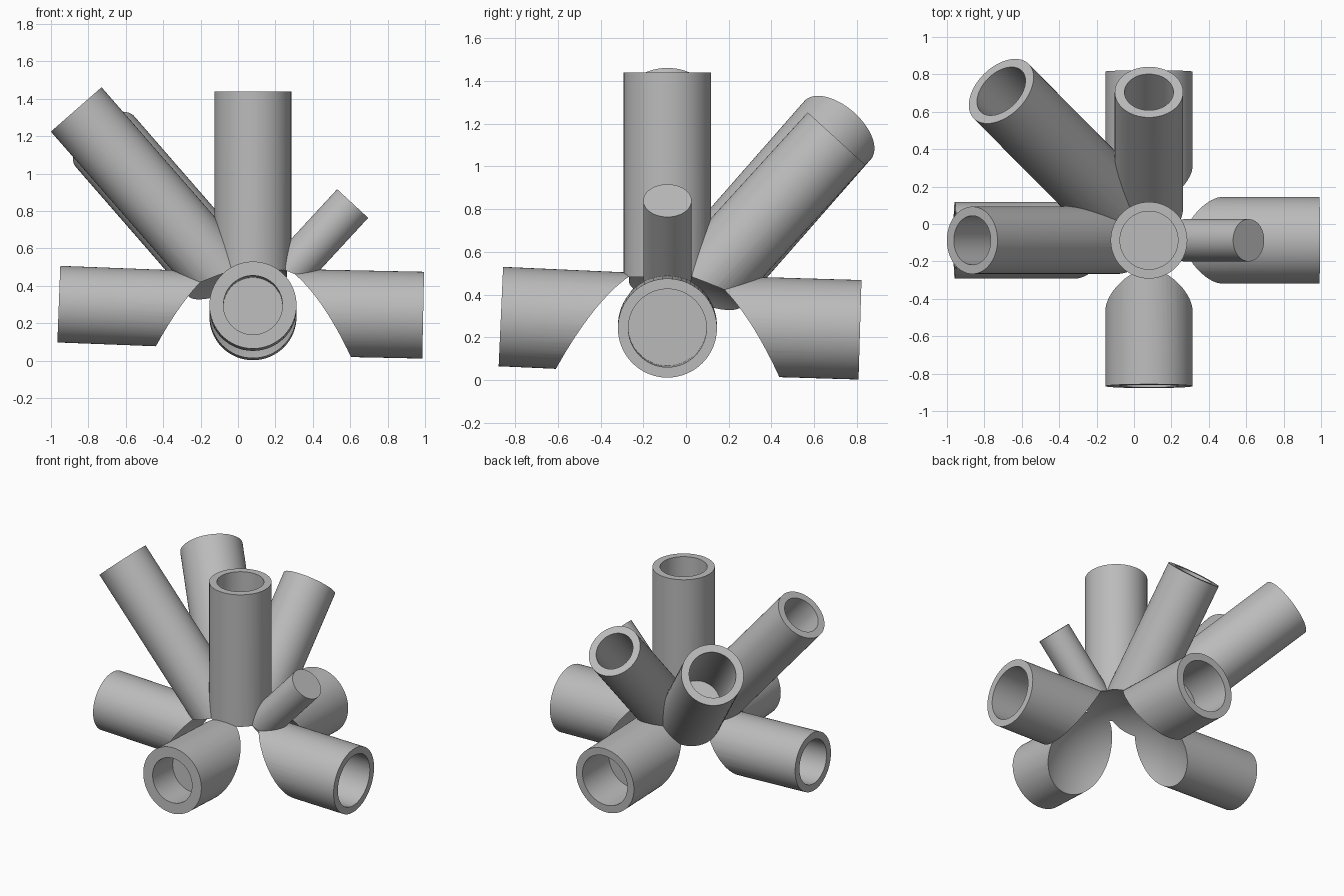
import bpy
import bmesh
from math import cos, sin, tau, radians
from mathutils import Vector

cube = bpy.data.objects.get("Cube")
if cube:
    bpy.data.objects.remove(cube, do_unlink=True)

SIDES = 64
HUB = Vector((0.08, -0.087, 0.262))      # where all socket axes meet

grey = bpy.data.materials.new("plain grey")
grey.use_nodes = True
colour = (0.5, 0.5, 0.5, 1)
grey.diffuse_color = colour
grey.node_tree.nodes["Principled BSDF"].inputs["Base Color"].default_value = colour


def lathe(name, profile):
    """Closed solid turned around z; the profile runs from axis to axis."""
    bm = bmesh.new()
    rings = []
    for r, z in profile:
        rings.append([bm.verts.new((r * cos(tau * i / SIDES), r * sin(tau * i / SIDES), z))
                      for i in range(SIDES)])
    for a, b in zip(rings, rings[1:]):
        for i in range(SIDES):
            j = (i + 1) % SIDES
            bm.faces.new((a[i], a[j], b[j], b[i]))
    bm.faces.new(rings[0][::-1])
    bm.faces.new(rings[-1])
    bmesh.ops.recalc_face_normals(bm, faces=bm.faces)
    mesh = bpy.data.meshes.new(name)
    bm.to_mesh(mesh)
    bm.free()
    obj = bpy.data.objects.new(name, mesh)
    bpy.context.collection.objects.link(obj)
    mesh.materials.append(grey)
    return obj


# Ball that hollows out the underside of the hub
bpy.ops.mesh.primitive_uv_sphere_add(segments=96, ring_count=48, radius=0.525,
                                     location=(HUB.x, HUB.y, 0))
ball = bpy.context.object
ball.name = "hub_cutter"
ball.data.materials.append(grey)
ball.hide_render = True


def socket(name, end, radius, bore, floor):
    """Tube from the hub to its mouth, with a blind bore down to the floor distance."""
    axis = Vector(end) - HUB
    length = axis.length
    profile = [(radius, 0), (radius, length)]
    if bore:
        profile += [(bore, length), (bore, floor)]
    obj = lathe(name, profile)
    obj.location = HUB
    obj.rotation_mode = 'QUATERNION'
    obj.rotation_quaternion = axis.to_track_quat('Z', 'Y')
    cut = obj.modifiers.new("hub cut", 'BOOLEAN')
    cut.operation = 'DIFFERENCE'
    cut.solver = 'EXACT'
    cut.object = ball
    bpy.ops.object.select_all(action='DESELECT')
    obj.select_set(True)
    bpy.context.view_layer.objects.active = obj
    bpy.ops.object.modifier_apply(modifier=cut.name)
    bpy.ops.object.shade_smooth_by_angle(angle=radians(30))


# Sockets: name, centre of mouth, outer radius, bore radius, bore floor
for part in (
    ("upright_socket", (0.08, -0.087, 1.44), 0.205, 0.155, 0.6),
    ("left_socket", (0.99, -0.087, 0.243), 0.232, 0.183, 0.6),
    ("right_socket", (-0.958, -0.087, 0.302), 0.205, 0.155, 0.6),
    ("front_socket", (0.08, -0.867, 0.297), 0.233, 0.158, 0.55),
    ("back_socket", (0.08, 0.815, 0.235), 0.233, 0.18, 0.6),
    ("raised_right_socket", (-0.865, -0.087, 1.343), 0.18, 0.131, 0.6),
    ("raised_back_socket", (0.08, 0.705, 1.13), 0.183, 0.131, 0.6),
    ("raised_corner_socket", (-0.71, 0.71, 1.17), 0.207, 0.155, 0.68),
    ("small_left_peg", (0.613, -0.087, 0.84), 0.113, 0, 0),
):
    socket(*part)

bpy.data.objects.remove(ball, do_unlink=True)
